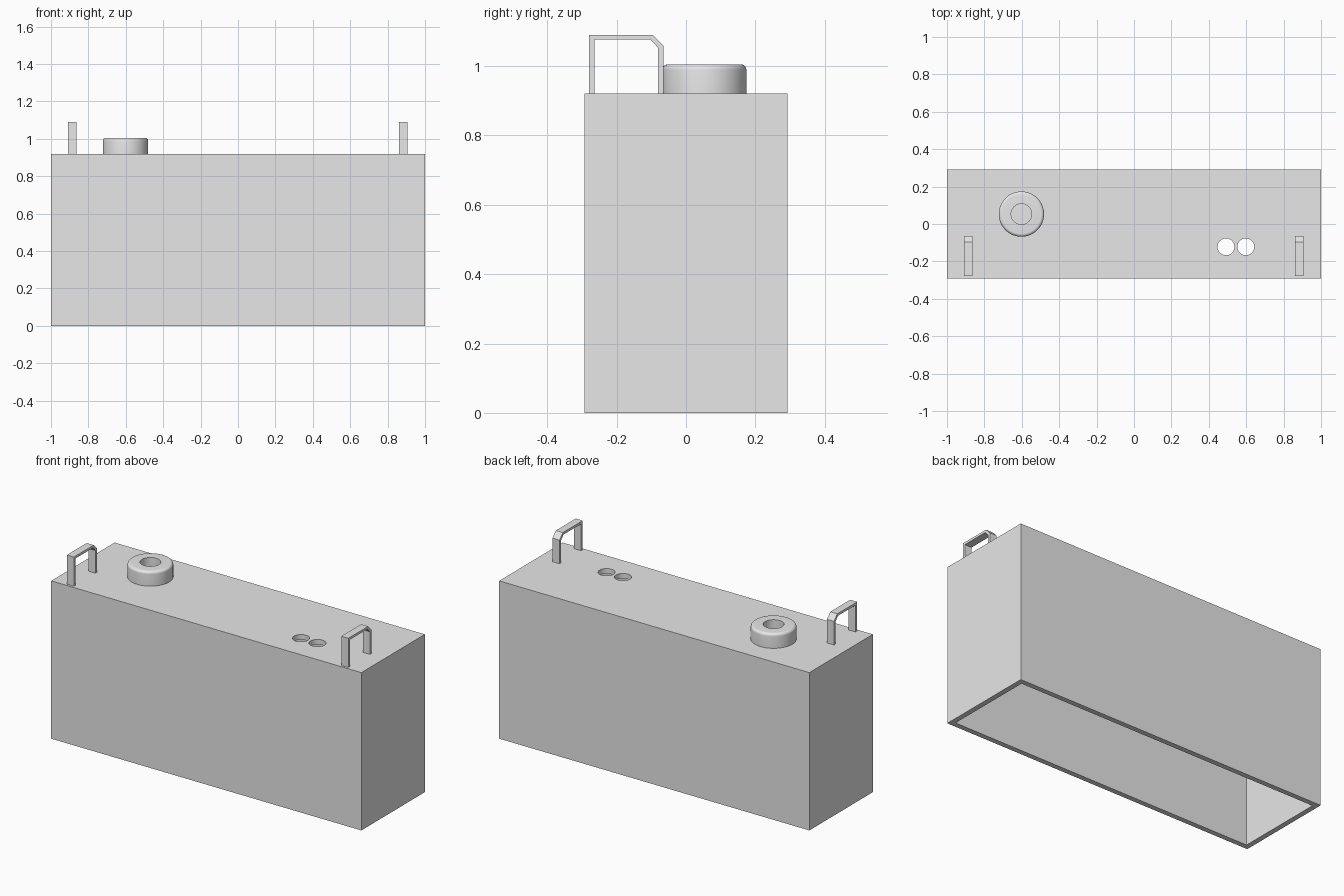
import bpy, bmesh, math
from mathutils import Matrix

default = bpy.data.objects.get("Cube")
if default:
    bpy.data.objects.remove(default, do_unlink=True)

grey = bpy.data.materials.new("plain grey")
grey.use_nodes = True
grey.diffuse_color = (0.8, 0.8, 0.8, 1)
grey.node_tree.nodes["Principled BSDF"].inputs["Base Color"].default_value = (0.8, 0.8, 0.8, 1)

LENGTH, DEPTH, TOP, WALL = 2.0, 0.584, 0.92, 0.03


def finish(bm, name):
    """Turn a bmesh into a grey object."""
    bmesh.ops.recalc_face_normals(bm, faces=bm.faces)
    mesh = bpy.data.meshes.new(name)
    bm.to_mesh(mesh)
    bm.free()
    mesh.materials.append(grey)
    obj = bpy.data.objects.new(name, mesh)
    bpy.context.collection.objects.link(obj)
    return obj


def smooth(obj):
    bpy.ops.object.select_all(action='DESELECT')
    obj.select_set(True)
    bpy.context.view_layer.objects.active = obj
    bpy.ops.object.shade_smooth_by_angle(angle=math.radians(35))


def box(name, size, center):
    bm = bmesh.new()
    bmesh.ops.create_cube(bm, size=1, matrix=Matrix.Translation(center) @ Matrix.Diagonal((*size, 1)))
    return finish(bm, name)


def cut(obj, cutter):
    """Subtract a hidden cutter from an object."""
    cutter.hide_render = True
    cutter.hide_set(True)
    mod = obj.modifiers.new(cutter.name, 'BOOLEAN')
    mod.operation = 'DIFFERENCE'
    mod.solver = 'EXACT'
    mod.object = cutter
    bpy.context.view_layer.objects.active = obj
    bpy.ops.object.modifier_apply(modifier=mod.name)
    bpy.data.objects.remove(cutter, do_unlink=True)


# Box shell, open underneath
shell = box("box_shell", (LENGTH, DEPTH, TOP), (0, 0, TOP / 2))
cut(shell, box("cavity_cutter", (LENGTH - 2 * WALL, DEPTH - 2 * WALL, TOP),
               (0, 0, TOP / 2 - WALL)))

# Two round holes through the top panel
for x in (0.492, 0.598):
    bm = bmesh.new()
    bmesh.ops.create_cone(bm, cap_ends=True, segments=48, radius1=0.045, radius2=0.045,
                          depth=0.2, matrix=Matrix.Translation((x, -0.122, TOP)))
    cut(shell, finish(bm, "hole_cutter"))
smooth(shell)

# Round cap with a soft upper rim and a blind hole
bm = bmesh.new()
R, H, SOFT, BORE = 0.121, 0.085, 0.016, 0.055
arc = [(R - SOFT + SOFT * math.cos(a), H - SOFT + SOFT * math.sin(a))
       for a in (math.radians(15 * i) for i in range(7))]
profile = [(0, 0), (R, 0)] + arc + [(BORE, H), (BORE, 0.005), (0, 0.005)]
verts = [bm.verts.new((r, 0, z)) for r, z in profile]
edges = [bm.edges.new(pair) for pair in zip(verts, verts[1:])]
bmesh.ops.spin(bm, geom=verts + edges, cent=(0, 0, 0), axis=(0, 0, 1),
               angle=math.tau, steps=64, use_merge=True)
bmesh.ops.remove_doubles(bm, verts=bm.verts, dist=1e-5)
cap = finish(bm, "filler_cap")
cap.location = (-0.602, 0.053, TOP)
smooth(cap)

# Flat strap handles with one chamfered corner, outline in the y-z plane
outer = [(-0.279, TOP), (-0.279, 1.09), (-0.096, 1.09), (-0.065, 1.058), (-0.065, TOP)]
inner = [(-0.264, TOP), (-0.264, 1.076), (-0.102, 1.076), (-0.08, 1.052), (-0.08, TOP)]
for name, x in (("right_handle", -0.886), ("left_handle", 0.884)):
    bm = bmesh.new()
    a, b = ([bm.verts.new((x - 0.0225, y, z)) for y, z in line] for line in (outer, inner))
    faces = [bm.faces.new((a[i], a[i + 1], b[i + 1], b[i])) for i in range(len(a) - 1)]
    side = bmesh.ops.extrude_face_region(bm, geom=faces, use_keep_orig=True)["geom"]
    bmesh.ops.translate(bm, vec=(0.045, 0, 0),
                        verts=[g for g in side if isinstance(g, bmesh.types.BMVert)])
    finish(bm, name)
